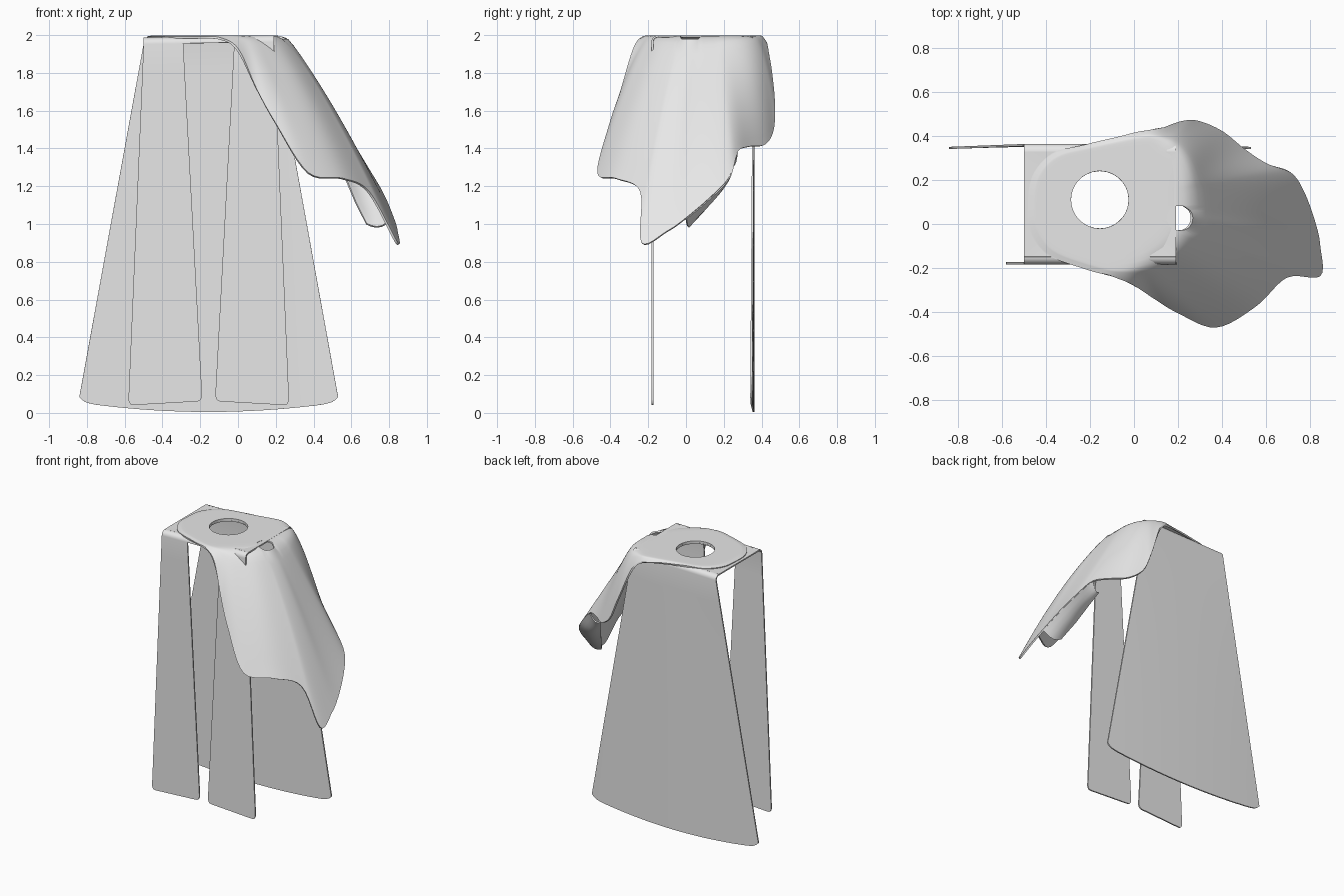
import bpy, bmesh, math
from mathutils import Vector

cube = bpy.data.objects.get("Cube")
if cube:
    bpy.data.objects.remove(cube, do_unlink=True)

cloth = bpy.data.materials.new("grey cloth")
cloth.use_nodes = True
GREY = (0.8, 0.8, 0.8, 1)
cloth.diffuse_color = GREY
cloth.node_tree.nodes["Principled BSDF"].inputs["Base Color"].default_value = GREY

NECK, NECK_R = Vector((-0.155, 0.11, 0)), 0.13


def sheet(name, rows, closed=False, thickness=0.01, edit=None):
    """Turn rows of points into a thin smooth cloth sheet."""
    bm = bmesh.new()
    grid = [[bm.verts.new(p) for p in row] for row in rows]
    n = len(rows[0])
    for a, b in zip(grid, grid[1:]):
        for i in range(n if closed else n - 1):
            j = (i + 1) % n
            bm.faces.new((a[i], a[j], b[j], b[i]))
    if edit:
        edit(bm)
    bmesh.ops.recalc_face_normals(bm, faces=bm.faces)
    mesh = bpy.data.meshes.new(name)
    bm.to_mesh(mesh)
    bm.free()
    mesh.materials.append(cloth)
    obj = bpy.data.objects.new(name, mesh)
    bpy.context.collection.objects.link(obj)
    solid = obj.modifiers.new("thickness", 'SOLIDIFY')
    solid.thickness, solid.offset = thickness, 0
    bpy.ops.object.select_all(action='DESELECT')
    obj.select_set(True)
    bpy.context.view_layer.objects.active = obj
    bpy.ops.object.modifier_apply(modifier=solid.name)
    bpy.ops.object.shade_smooth_by_angle(angle=math.radians(50))


def neck_point(target, z):
    d = Vector((target.x, target.y, 0)) - NECK
    p = NECK + d.normalized() * NECK_R
    return Vector((p.x, p.y, z))


# Tabard: shoulder piece with a neck hole, slightly higher on the left
X0, X1, FRONT, BACK, FOLD = -0.5, 0.19, -0.178, 0.358, 0.03


def top_z(x):
    return 1.982 + 0.012 * (x - X0) / (X1 - X0)


corners = [Vector((x, y, top_z(x))) for x, y in ((X0, FRONT + FOLD), (X1, FRONT + FOLD),
                                                 (X1, BACK - FOLD), (X0, BACK - FOLD))]
outline = [a.lerp(b, k / 12) for a, b in zip(corners, corners[1:] + corners[:1])
           for k in range(12)]
inner = [neck_point(p, 1.982) for p in outline]
sheet("tabard_top", [[a.lerp(b, t / 3) for a, b in zip(inner, outline)] for t in range(4)], True)


# Tabard panels: rolled over the fold, then hanging and flaring
def panel(name, side, top, bottom=None, hem=None, bow=0.0):
    edge = FRONT if side < 0 else BACK
    columns = [0.5 - 0.5 * math.cos(math.pi * i / 28) for i in range(29)]
    rows = []
    for k in range(7):
        a = math.pi / 2 * k / 6
        y = edge - side * FOLD * (1 - math.sin(a))
        xs = [top[0] + (top[1] - top[0]) * u for u in columns]
        rows.append([Vector((x, y, top_z(x) - FOLD * (1 - math.cos(a)))) for x in xs])
    if bottom:
        start, end = rows[-1], []
        for u in columns:
            s = abs(2 * u - 1)
            x = bottom[0] + (bottom[1] - bottom[0]) * u
            end.append(Vector((x, edge - bow * s * s, hem(u) + 0.03 * s ** 30)))
        for k in range(1, 13):
            rows.append([a.lerp(b, k / 12) for a, b in zip(start, end)])
    sheet(name, rows)


panel("back_panel", 1, (X0, X1), (-0.84, 0.53), lambda u: 0.005 + 0.05 * (2 * u - 1) ** 2, 0.013)
panel("front_panel_right", -1, (X0, -0.29), (-0.58, -0.19), lambda u: 0.04 + 0.022 * u)
panel("front_panel_left", -1, (-0.02, X1), (-0.12, 0.27), lambda u: 0.062 - 0.022 * u)
panel("front_collar_fold", -1, (-0.29, -0.02))

# Shoulder cape: hem points (x, y, z, lift of the slope) around the neck
HEM = [
    (-0.48, 0.09, 1.987, 0), (-0.47, -0.03, 1.987, 0), (-0.39, -0.14, 1.987, 0),
    (-0.2, -0.21, 1.987, 0), (-0.09, -0.24, 1.98, 0.1), (0, -0.28, 1.92, 0.2),
    (0.1, -0.34, 1.71, 0.2), (0.2, -0.4, 1.53, 0.17), (0.37, -0.465, 1.27, 0.12),
    (0.55, -0.37, 1.24, 0.12), (0.69, -0.24, 1.17, 0.12), (0.84, -0.235, 0.9, 0.14),
    (0.84, -0.1, 0.96, 0.12), (0.82, 0, 1.03, 0.07), (0.77, 0.14, 1.15, 0.02),
    (0.71, 0.23, 1.25, 0), (0.6, 0.27, 1.38, 0.03), (0.5, 0.335, 1.41, 0.12),
    (0.4, 0.415, 1.42, 0.25), (0.3, 0.46, 1.5, 0.33), (0.23, 0.465, 1.66, 0.3),
    (0.12, 0.435, 1.92, 0.2), (0, 0.41, 1.97, 0.1), (-0.22, 0.36, 1.987, 0),
    (-0.37, 0.32, 1.987, 0), (-0.46, 0.22, 1.987, 0),
]


def smooth_loop(pts, steps):
    out = []
    n = len(pts)
    for i in range(n):
        a, b, c, d = (pts[(i + k) % n] for k in (-1, 0, 1, 2))
        for s in range(steps):
            t = s / steps
            out.append(0.5 * (2 * b + (c - a) * t + (2 * a - 5 * b + 4 * c - d) * t ** 2
                              + (3 * b - a - 3 * c + d) * t ** 3))
    return out


CENTRE, CAPE_TOP = Vector((-0.1, 0.1, 0)), 1.993
rays = []
for h in smooth_loop([Vector(p) for p in HEM], 6):
    hem, lift = Vector(h[:3]), h[3]
    d = Vector((hem.x, hem.y, 0)) - CENTRE
    power = 2.2 if d.y < 0 else 3
    reach = (abs(d.x / 0.36) ** power + abs(d.y / 0.31) ** power) ** (-1 / power)
    shoulder = CENTRE + d * min(reach, 0.92)
    shoulder.z = CAPE_TOP
    control = (shoulder + hem) / 2 + Vector((0, 0, lift * (CAPE_TOP - hem.z)))
    neck = neck_point(shoulder, CAPE_TOP)
    ray = [neck.lerp(shoulder, k / 8) for k in range(8)]
    for k in range(19):
        t = k / 18
        ray.append(shoulder * (1 - t) ** 2 + control * 2 * t * (1 - t) + hem * t * t)
    rays.append(ray)

HOLE, HOLE_R = Vector((0.205, 0.027)), 0.057


def soften_and_pierce(bm):
    inside = [v for v in bm.verts if not v.is_boundary]
    for _ in range(5):
        bmesh.ops.smooth_vert(bm, verts=inside, factor=0.5,
                              use_axis_x=True, use_axis_y=True, use_axis_z=True)
    # small round hole on the shoulder
    cut = [f for f in bm.faces if f.calc_center_median().z > 1.7
           and (f.calc_center_median().xy - HOLE).length < HOLE_R]
    rim = {v for f in cut for v in f.verts}
    bmesh.ops.delete(bm, geom=cut, context='FACES')
    for v in rim:
        if v.is_valid:
            v.co.xy = HOLE + (v.co.xy - HOLE).normalized() * HOLE_R


sheet("shoulder_cape", list(zip(*rays)), True, 0.012, soften_and_pierce)

# Cape hem turned under at the back of the arm
outer = [ray[-1] for ray in rays[13 * 6:16 * 6 + 1]]
inner_line = [Vector(p) for p in ((0.68, 0.02, 1.0), (0.62, 0.11, 1.12),
                                  (0.57, 0.19, 1.24), (0.53, 0.25, 1.33))]
inner = []
for i in range(len(outer)):
    k = min(i // 6, 2)
    inner.append(inner_line[k].lerp(inner_line[k + 1], i / 6 - k))
sheet("cape_turned_hem", [[a.lerp(b, t / 5) - Vector((0, 0, 0.03 * math.sin(math.pi * t / 5)))
                           for a, b in zip(outer, inner)] for t in range(6)])
